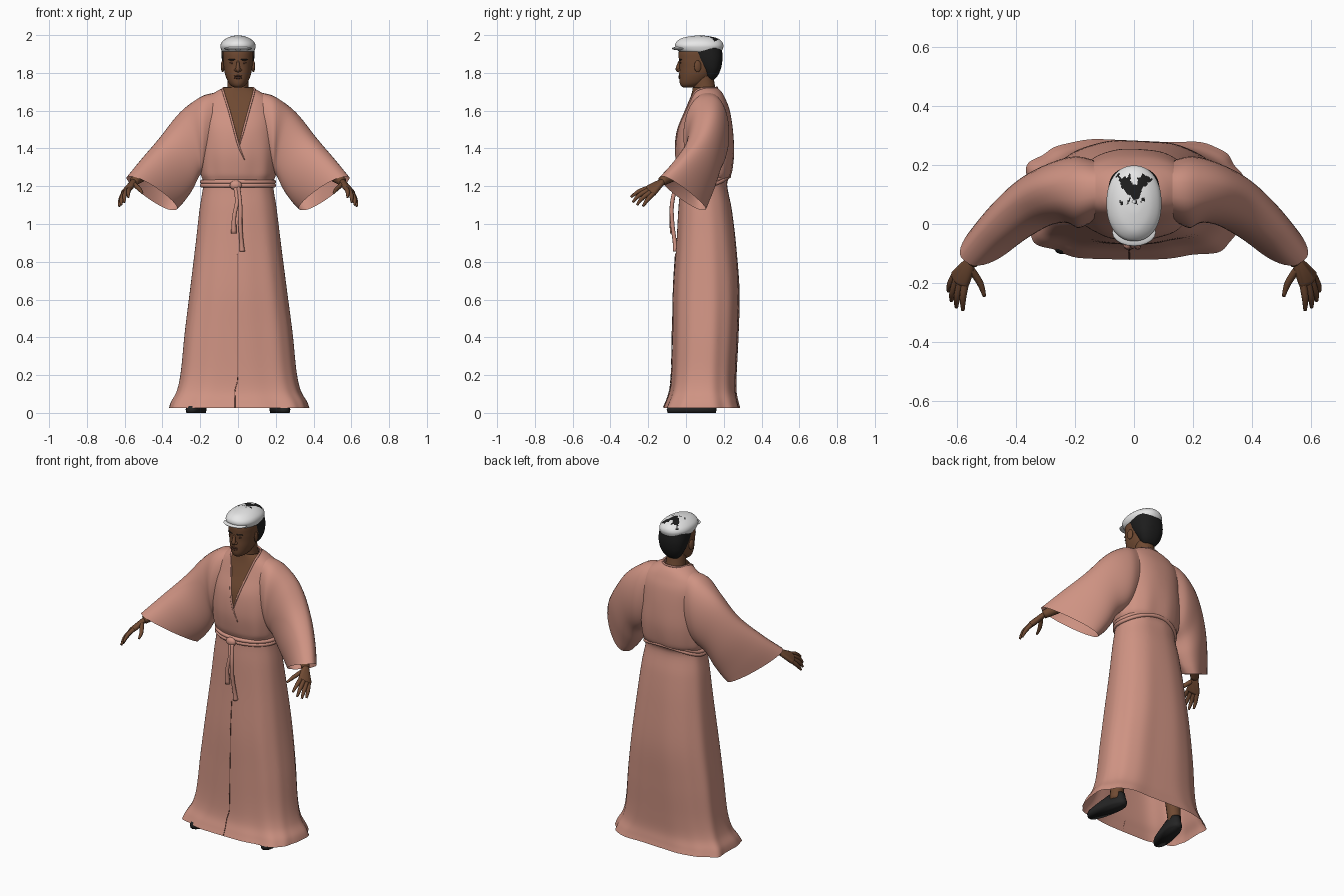
import bpy, bmesh, math
from mathutils import Vector as V

if "Cube" in bpy.data.objects:
    bpy.data.objects.remove(bpy.data.objects["Cube"], do_unlink=True)


def material(name, rgb):
    m = bpy.data.materials.new(name)
    m.use_nodes = True
    m.diffuse_color = (*rgb, 1)
    b = m.node_tree.nodes["Principled BSDF"]
    b.inputs["Base Color"].default_value = (*rgb, 1)
    b.inputs["Roughness"].default_value = 0.8
    return m


ROBE = material("dusty pink cloth", (0.62, 0.29, 0.225))
SKIN = material("brown skin", (0.16, 0.068, 0.032))
LIPS = material("dark brown lips", (0.085, 0.034, 0.02))
HAIR = material("black hair", (0.012, 0.012, 0.012))
WHITE = material("white cap cloth", (0.8, 0.8, 0.8))
SHOE = material("black leather", (0.018, 0.018, 0.018))
SEAM = material("dark seam", (0.16, 0.065, 0.05))


def finish(name, bm, mats, rule=None):
    bmesh.ops.recalc_face_normals(bm, faces=bm.faces)
    for f in bm.faces:
        f.smooth = True
        if rule:
            f.material_index = rule(f.calc_center_median())
    me = bpy.data.meshes.new(name)
    bm.to_mesh(me)
    bm.free()
    for m in mats:
        me.materials.append(m)
    ob = bpy.data.objects.new(name, me)
    bpy.context.collection.objects.link(ob)
    return ob


def skin_rings(rings, loop=False, caps=False):
    """Bridge a list of equal rings of points into a surface."""
    bm = bmesh.new()
    vs = [[bm.verts.new(p) for p in r] for r in rings]
    n = len(vs[0])
    for a, b in zip(vs, vs[1:] + (vs[:1] if loop else [])):
        for i in range(n):
            bm.faces.new((a[i], a[(i + 1) % n], b[(i + 1) % n], b[i]))
    if caps:
        bm.faces.new(vs[0])
        bm.faces.new(vs[-1])
    return bm


def spline(rows, n):
    """Smoothly resample rows of numbers."""
    out = []
    for i in range(len(rows) - 1):
        p = [rows[max(0, min(len(rows) - 1, i + k))] for k in (-1, 0, 1, 2)]
        for j in range(n):
            t = j / n
            out.append(tuple(
                b + t * (c - a) / 2 + t * t * (a - 2.5 * b + 2 * c - d / 2)
                + t ** 3 * (1.5 * (b - c) + (d - a) / 2) for a, b, c, d in zip(*p)))
    return out + [rows[-1]]


def oval(z, hx, y0, y1, power, segs, fold=0):
    ring = []
    for i in range(segs):
        a = math.tau * i / segs
        c, s = math.cos(a), math.sin(a)
        k = 1 + fold * (math.sin(7 * a + 1) + 0.6 * math.sin(12 * a))
        x = math.copysign(abs(c) ** (2 / power), c) * hx * k
        y = math.copysign(abs(s) ** (2 / power), s) * (y1 - y0) / 2 * k
        ring.append(V((x, (y0 + y1) / 2 + y, z)))
    return ring


def front(rows, x, z):
    """Depth of the front surface of a stack of ovals."""
    _, hx, y0, y1, p = min(rows, key=lambda r: abs(r[0] - z))[:5]
    return (y0 + y1) / 2 - (y1 - y0) / 2 * max(0, 1 - abs(x / hx) ** p) ** (1 / p)


def tube(name, pts, radii, mat, loop=False, n=4, segs=10):
    rows = [(*p, r) for p, r in zip(pts, radii)] if not loop else [(*p, radii[0]) for p in pts]
    rows = rows if loop else spline(rows, n)
    P = [V(r[:3]) for r in rows]
    rings, u = [], None
    for i, p in enumerate(P):
        t = (P[(i + 1) % len(P)] - P[i - 1]) if loop else (P[min(i + 1, len(P) - 1)] - P[max(i - 1, 0)])
        t.normalize()
        u = t.orthogonal() if u is None else u - t * u.dot(t)
        u.normalize()
        w = t.cross(u)
        rings.append([p + rows[i][3] * (u * math.cos(math.tau * k / segs) + w * math.sin(math.tau * k / segs))
                      for k in range(segs)])
    return finish(name, skin_rings(rings, loop, not loop), [mat])


def ball(name, loc, size, mat, turn=0):
    bm = bmesh.new()
    bmesh.ops.create_uvsphere(bm, u_segments=20, v_segments=12, radius=1)
    ob = finish(name, bm, [mat])
    ob.location, ob.scale, ob.rotation_euler.z = loc, size, turn
    return ob


# Robe body: z, half width, front, back, squareness, fold depth
body = spline([
    (0.025, 0.368, -0.118, 0.285, 3.4, 0.02), (0.06, 0.357, -0.104, 0.276, 3.2, 0.018),
    (0.12, 0.326, -0.084, 0.266, 2.9, 0.014), (0.22, 0.305, -0.075, 0.268, 2.7, 0.012),
    (0.42, 0.285, -0.07, 0.278, 2.6, 0.012), (0.65, 0.256, -0.066, 0.283, 2.5, 0.010),
    (0.9, 0.225, -0.05, 0.264, 2.4, 0.007), (1.08, 0.204, -0.04, 0.242, 2.3, 0.004),
    (1.21, 0.185, -0.03, 0.218, 2.3, 0.006), (1.27, 0.2, -0.045, 0.242, 2.3, 0.012),
    (1.38, 0.205, -0.056, 0.255, 2.3, 0.006), (1.5, 0.2, -0.042, 0.248, 2.3, 0),
    (1.6, 0.195, -0.003, 0.232, 2.3, 0), (1.66, 0.17, 0.02, 0.21, 2.3, 0),
    (1.7, 0.118, 0.032, 0.188, 2.2, 0), (1.722, 0.076, 0.036, 0.165, 2, 0)], 6)
bm = skin_rings([oval(*r[:5], 96, r[5]) for r in body])
V_Z, V_SLOPE = 1.41, 0.27
for s in (1, -1):
    bmesh.ops.bisect_plane(bm, geom=bm.verts[:] + bm.edges[:] + bm.faces[:], dist=1e-5,
                           plane_co=(0.005, 0, V_Z), plane_no=(s, 0, -V_SLOPE))
# Armholes inside the sleeves
holes = [f for f in bm.faces if abs(f.calc_center_median().x) > 0.18 and 1.35 < f.calc_center_median().z < 1.59]
bmesh.ops.delete(bm, geom=holes, context="FACES")
finish("robe_body", bm, [ROBE, SKIN],
       lambda c: int(abs(c.x - 0.005) < (c.z - V_Z) * V_SLOPE and c.y < 0.09))

# Collar edge along the neckline, with the overlap carried down to the belt
collar = [(x, front(body, x, z), z) for x, z in
          ((0.035, 1.34), (0.005, 1.41), (-0.02, 1.5), (-0.047, 1.6), (-0.075, 1.69))]
collar += [(-0.08, 0.08, 1.717), (-0.055, 0.145, 1.72), (0, 0.165, 1.722), (0.055, 0.145, 1.72), (0.085, 0.08, 1.717)]
collar += [(x, front(body, x, z), z) for x, z in ((0.082, 1.69), (0.057, 1.6), (0.03, 1.5), (0.006, 1.415))]
tube("collar", collar, [0.002] + [0.0055] * 12 + [0.003], ROBE)
tube("front_seam", [(-0.004 - 0.012 * (z < 0.15), front(body, 0, z) - 0.0035 + 0.002 * (z > 0.5), z)
                    for z in [0.84 - 0.045 * i for i in range(19)]], [0.002] * 19, SEAM, segs=6)

# Rope belt with knot and hanging ends
for k, dz in enumerate((0.01, -0.009)):
    loop = []
    for i in range(64):
        a = math.tau * i / 64
        back = max(0, math.sin(a))
        loop.append((0.19 * math.cos(a), 0.095 + 0.133 * math.sin(a), 1.213 + dz + 0.05 * back ** 2))
    tube(f"belt_strand_{k + 1}", loop, [0.0115], ROBE, True)
ball("belt_knot", (-0.012, -0.05, 1.205), (0.032, 0.02, 0.025), ROBE)
tube("belt_end_long", [(0, -0.055, 1.2), (0.012, -0.075, 1.1), (0.012, -0.072, 1.0), (0.018, -0.06, 0.91), (0.022, -0.054, 0.855)],
     [0.011, 0.011, 0.011, 0.011, 0.015], ROBE)
tube("belt_end_short", [(-0.015, -0.055, 1.2), (-0.005, -0.072, 1.12), (-0.02, -0.077, 1.04), (-0.022, -0.07, 0.95)],
     [0.011, 0.011, 0.011, 0.015], ROBE)

# Sleeves: top point, bottom point, half thickness, heading of the thickness
sleeve = spline([
    (0.13, 0.115, 1.694, 0.15, 0.11, 1.3, 0.105, 90), (0.2, 0.112, 1.672, 0.19, 0.11, 1.27, 0.118, 86),
    (0.3, 0.1, 1.592, 0.225, 0.115, 1.235, 0.1, 68), (0.4, 0.05, 1.46, 0.265, 0.115, 1.17, 0.088, 52),
    (0.5, -0.04, 1.342, 0.31, 0.105, 1.11, 0.076, 42), (0.575, -0.125, 1.252, 0.345, 0.095, 1.073, 0.066, 38)], 6)
fingers = {
    "thumb": ((0.555, -0.15, 1.215), (0.522, -0.2, 1.185), (0.507, -0.245, 1.165)),
    "index_finger": ((0.572, -0.2, 1.19), (0.58, -0.25, 1.172), (0.58, -0.292, 1.142)),
    "middle_finger": ((0.588, -0.195, 1.182), (0.6, -0.248, 1.152), (0.602, -0.282, 1.115)),
    "ring_finger": ((0.6, -0.184, 1.172), (0.615, -0.232, 1.136), (0.619, -0.26, 1.1)),
    "little_finger": ((0.605, -0.17, 1.165), (0.623, -0.205, 1.127), (0.629, -0.228, 1.094))}

for side, s in (("left", 1), ("right", -1)):
    def flip(p):
        return V((p[0] * s, p[1], p[2]))

    rings = []
    for j, r in enumerate(sleeve):
        top, low, ang = V(r[:3]), V(r[3:6]), math.radians(r[7])
        mid, up = (top + low) / 2, (top - low) / 2
        out = V((math.cos(ang), math.sin(ang), 0)) * r[6]
        wide = 1 + 0.3 * j / len(sleeve)
        rings.append([flip(mid + up * math.cos(a) + out * math.copysign(abs(math.sin(a)) ** 0.8, math.sin(a))
                           * (wide if math.sin(a) < 0 else 1))
                      for a in (math.tau * i / 40 for i in range(40))])
    finish(f"{side}_sleeve", skin_rings(rings), [ROBE])

    # Arm, palm and fingers
    tube(f"{side}_forearm", [flip(p) for p in ((0.455, -0.01, 1.29), (0.505, -0.07, 1.255), (0.553, -0.13, 1.225))],
         [0.033, 0.029, 0.024], SKIN, segs=14)
    bm = bmesh.new()
    for p in [(0.552, -0.12, 1.227)] + [f[0] for f in fingers.values()]:
        v = bmesh.ops.create_icosphere(bm, subdivisions=2, radius=0.015)["verts"]
        bmesh.ops.translate(bm, verts=v, vec=flip(p))
    hull = bmesh.ops.convex_hull(bm, input=bm.verts)
    bmesh.ops.delete(bm, geom=list({g for g in hull["geom_interior"] if isinstance(g, bmesh.types.BMVert)}), context="VERTS")
    finish(f"{side}_palm", bm, [SKIN])
    for name, pts in fingers.items():
        tube(f"{side}_{name}", [flip(p) for p in pts], [0.013, 0.0115, 0.006], SKIN)

    # Lower leg and shoe
    tube(f"{side}_leg", [flip(p) for p in ((0.18, 0.1, 0.35), (0.2, 0.1, 0.18), (0.215, 0.1, 0.04))],
         [0.05, 0.042, 0.036], SKIN, segs=16)
    rings = [oval(z, hx, y0, y1, 2.5, 28) for z, hx, y0, y1 in
             ((0, 0.042, -0.13, 0.13), (0.018, 0.046, -0.135, 0.135), (0.035, 0.043, -0.125, 0.13),
              (0.055, 0.036, -0.08, 0.125), (0.08, 0.03, 0.0, 0.12))]
    shoe = finish(f"{side}_shoe", skin_rings(rings, caps=True), [SHOE])
    shoe.location, shoe.rotation_euler.z = (0.222 * s, 0.03, 0), 0.2 * s

# Head and neck
head = spline([
    (1.722, 0.016, -0.014, 0.03, 2), (1.732, 0.036, -0.027, 0.07, 2), (1.752, 0.052, -0.034, 0.11, 2.1),
    (1.79, 0.068, -0.036, 0.145, 2.1), (1.83, 0.075, -0.035, 0.165, 2.2), (1.87, 0.079, -0.038, 0.175, 2.2),
    (1.92, 0.08, -0.036, 0.18, 2.2), (1.96, 0.06, 0, 0.15, 2)], 5)
finish("head", skin_rings([oval(*r, 48) for r in head], caps=True), [SKIN])
tube("neck", [(0, 0.108, 1.66), (0, 0.098, 1.72), (0, 0.088, 1.8)], [0.066, 0.057, 0.054], SKIN, segs=24)
tube("nose", [(0, -0.034, 1.862), (0, -0.04, 1.84), (0, -0.042, 1.818), (0, -0.035, 1.808)], [0.006, 0.009, 0.013, 0.008], SKIN)
for part, z, h in (("upper_lip", 1.783, 0.005), ("lower_lip", 1.774, 0.006)):
    ball(part, (0, front(head, 0, z) + 0.001, z), (0.022, 0.006, h), LIPS)
for side, s in (("left", 1), ("right", -1)):
    ball(f"{side}_nostril_wing", (0.012 * s, -0.037, 1.815), (0.009, 0.009, 0.007), SKIN)
    ball(f"{side}_ear", (0.081 * s, 0.062, 1.835), (0.009, 0.019, 0.031), SKIN, 0.25 * s)
    ball(f"{side}_eye", (0.03 * s, front(head, 0.03, 1.853) + 0.002, 1.853), (0.014, 0.004, 0.005), LIPS)
    ball(f"{side}_eyebrow", (0.032 * s, front(head, 0.032, 1.87) + 0.001, 1.87), (0.021, 0.005, 0.004), HAIR, 0.3 * s)

# Hair
hair = spline([
    (1.765, 0.036, 0.11, 0.15, 2), (1.785, 0.055, 0.095, 0.168, 2.2), (1.82, 0.074, 0.075, 0.184, 2.3),
    (1.86, 0.084, 0.046, 0.192, 2.4), (1.895, 0.087, 0.025, 0.193, 2.4), (1.935, 0.086, -0.005, 0.188, 2.4)], 4)
finish("hair", skin_rings([oval(*r, 48) for r in hair], caps=True), [HAIR])


# Flat cap with a ragged dark patch on the crown
def crown_patch(c):
    x, y = abs(c.x), c.y + 0.006 * math.sin(140 * c.x) + 0.004 * math.sin(310 * c.x + 2)
    lobes = 0.085 < y < 0.162 and x < min(0.062, 0.01 + 0.7 * (y - 0.085)) and not (y > 0.135 and x < 0.012)
    specks = 0.07 < y < 0.082 and x < 0.05 and math.sin(260 * c.x) > 0
    return int(c.z > 1.955 and (lobes or specks))


cap = spline([
    (1.912, 0.084, -0.035, 0.186, 2.2), (1.925, 0.09, -0.05, 0.194, 2.2), (1.945, 0.093, -0.058, 0.198, 2.2),
    (1.965, 0.084, -0.05, 0.19, 2.1), (1.984, 0.06, -0.022, 0.165, 2), (1.995, 0.03, 0.03, 0.115, 2),
    (1.998, 0.003, 0.07, 0.08, 2)], 8)
finish("cap", skin_rings([oval(*r, 96) for r in cap], caps=True), [WHITE, HAIR], crown_patch)
ball("cap_brim", (0, -0.028, 1.929), (0.074, 0.047, 0.01), WHITE)
ball("cap_button", (0, 0.075, 1.996), (0.007, 0.007, 0.004), WHITE)
